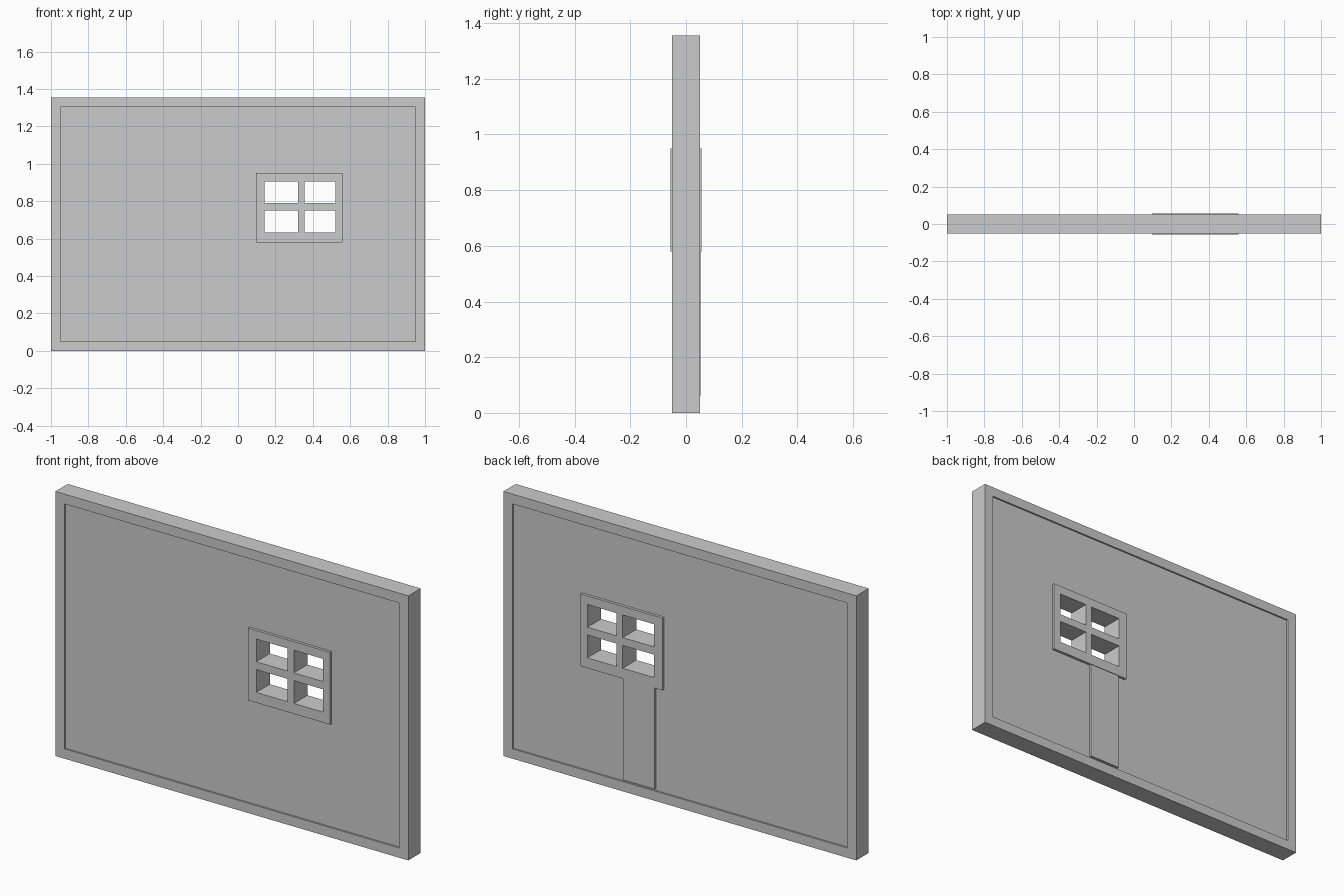
import bpy

if "Cube" in bpy.data.objects:
    bpy.data.objects.remove(bpy.data.objects["Cube"])


def box(name, x, y, z):
    """Box from (min, max) ranges on each axis."""
    bpy.ops.mesh.primitive_cube_add(
        size=1, location=[(r[0] + r[1]) / 2 for r in (x, y, z)])
    ob = bpy.context.object
    ob.name = ob.data.name = name
    ob.scale = [r[1] - r[0] for r in (x, y, z)]
    bpy.ops.object.transform_apply(location=True, rotation=False, scale=True)
    return ob


def combine(target, tool, operation):
    """Apply a boolean to the target and remove the tool object."""
    tool.hide_render = True
    mod = target.modifiers.new(operation, 'BOOLEAN')
    mod.object = tool
    mod.operation = operation
    mod.solver = 'EXACT'
    bpy.context.view_layer.objects.active = target
    bpy.ops.object.modifier_apply(modifier=mod.name)
    bpy.data.objects.remove(tool, do_unlink=True)


# Wall slab
wall = box("wall_with_window", (-1, 1), (-0.05, 0.05), (0, 1.355))

# Shallow recessed panel on both faces, leaving a raised border
for y in ((-0.1, -0.041), (0.041, 0.1)):
    combine(wall, box("panel_recess", (-0.948, 0.948), y, (0.05, 1.305)),
            'DIFFERENCE')

# Window frame standing proud of both faces
combine(wall, box("window_frame", (0.095, 0.56), (-0.055, 0.055),
                  (0.58, 0.95)), 'UNION')

# Flat strip below the window on the back
combine(wall, box("back_strip", (0.142, 0.32), (0.0, 0.052),
                  (0.06, 0.6)), 'UNION')

# Four open panes through the wall
for x in ((0.142, 0.32), (0.355, 0.52)):
    for z in ((0.633, 0.75), (0.79, 0.906)):
        combine(wall, box("pane_cutter", x, (-0.2, 0.2), z), 'DIFFERENCE')
